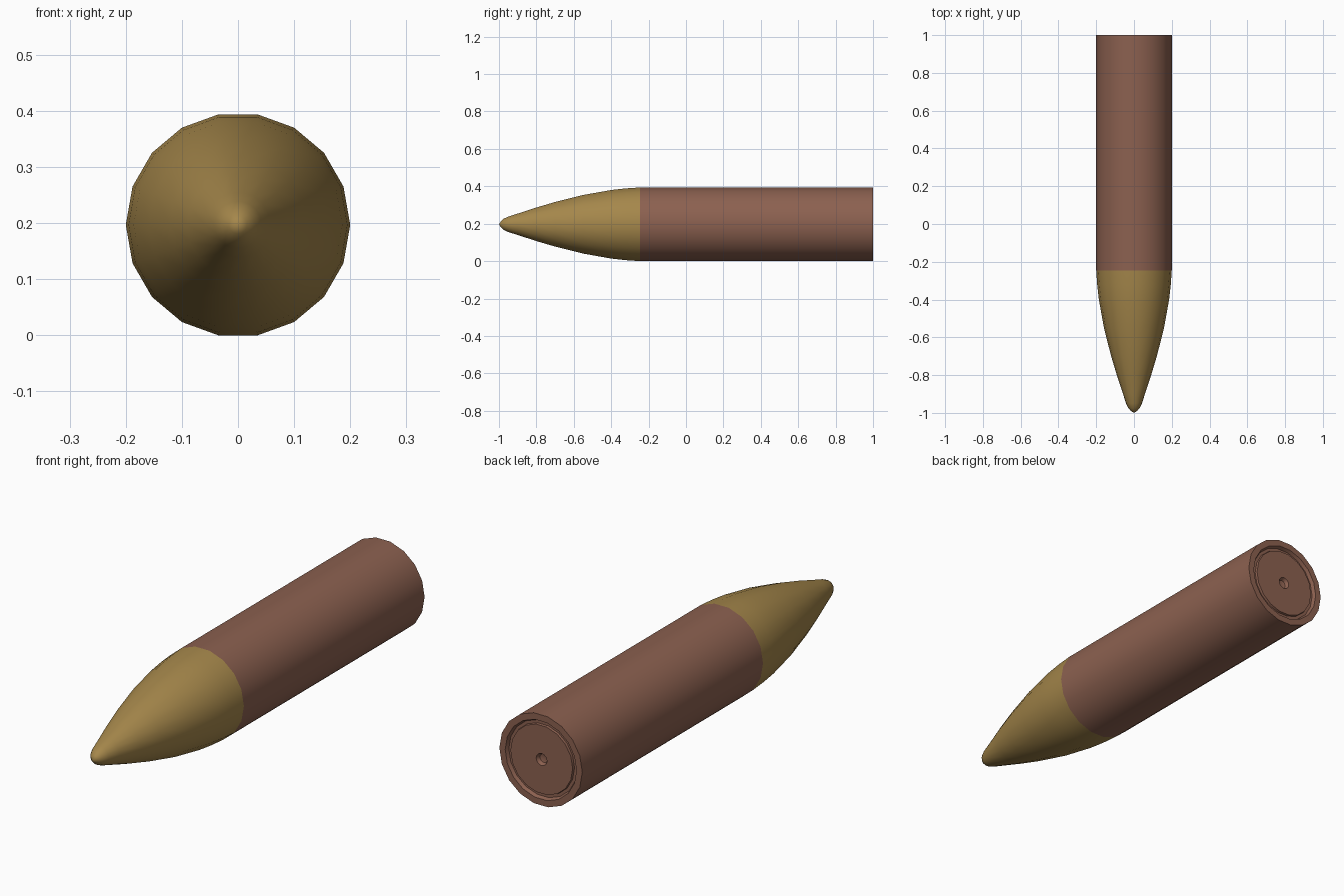
import bpy, bmesh, math

if "Cube" in bpy.data.objects:
    bpy.data.objects.remove(bpy.data.objects["Cube"])

SIDES = 18
R = 0.2
CZ = R * math.cos(math.pi / SIDES)   # flat side rests on the ground


def material(name, color):
    m = bpy.data.materials.new(name)
    m.diffuse_color = (*color, 1)
    m.use_nodes = True
    m.node_tree.nodes["Principled BSDF"].inputs["Base Color"].default_value = m.diffuse_color
    return m


def lathe(name, profile, mat):
    """Revolve (y, radius) points around the y axis; radius 0 makes a pole."""
    bm = bmesh.new()
    rings = []
    for y, r in profile:
        n = SIDES if r > 0 else 1
        rings.append([bm.verts.new((r * math.cos(2 * math.pi * i / SIDES), y,
                                    CZ + r * math.sin(2 * math.pi * i / SIDES)))
                      for i in range(n)])
    for a, b in zip(rings, rings[1:]):
        for i in range(SIDES):
            j = (i + 1) % SIDES
            quad = [a[i % len(a)], a[j % len(a)], b[j % len(b)], b[i % len(b)]]
            bm.faces.new(list(dict.fromkeys(quad)))
    bmesh.ops.recalc_face_normals(bm, faces=bm.faces)
    me = bpy.data.meshes.new(name)
    bm.to_mesh(me)
    bm.free()
    me.materials.append(mat)
    ob = bpy.data.objects.new(name, me)
    bpy.context.collection.objects.link(ob)
    bpy.context.view_layer.objects.active = ob
    ob.select_set(True)
    bpy.ops.object.shade_smooth_by_angle(angle=math.radians(30))
    ob.select_set(False)
    return ob


copper = material("brown copper", (0.262, 0.119, 0.08))
brass = material("dark brass", (0.376, 0.242, 0.07))

# curved nose with a small rounded tip
lathe("nose", [(-0.245, R), (-0.32, 0.195), (-0.4, 0.186), (-0.55, 0.159),
               (-0.7, 0.121), (-0.8, 0.091), (-0.9, 0.058), (-0.95, 0.042),
               (-0.975, 0.03), (-0.99, 0.016), (-1, 0)], brass)

# casing with a grooved base and a central primer dimple
lathe("casing", [(-0.245, 0), (-0.245, R), (1, R), (1, 0.172), (0.985, 0.165),
                 (0.985, 0.152), (0.995, 0.15), (0.995, 0.026),
                 (0.98, 0.018), (0.975, 0)], copper)
